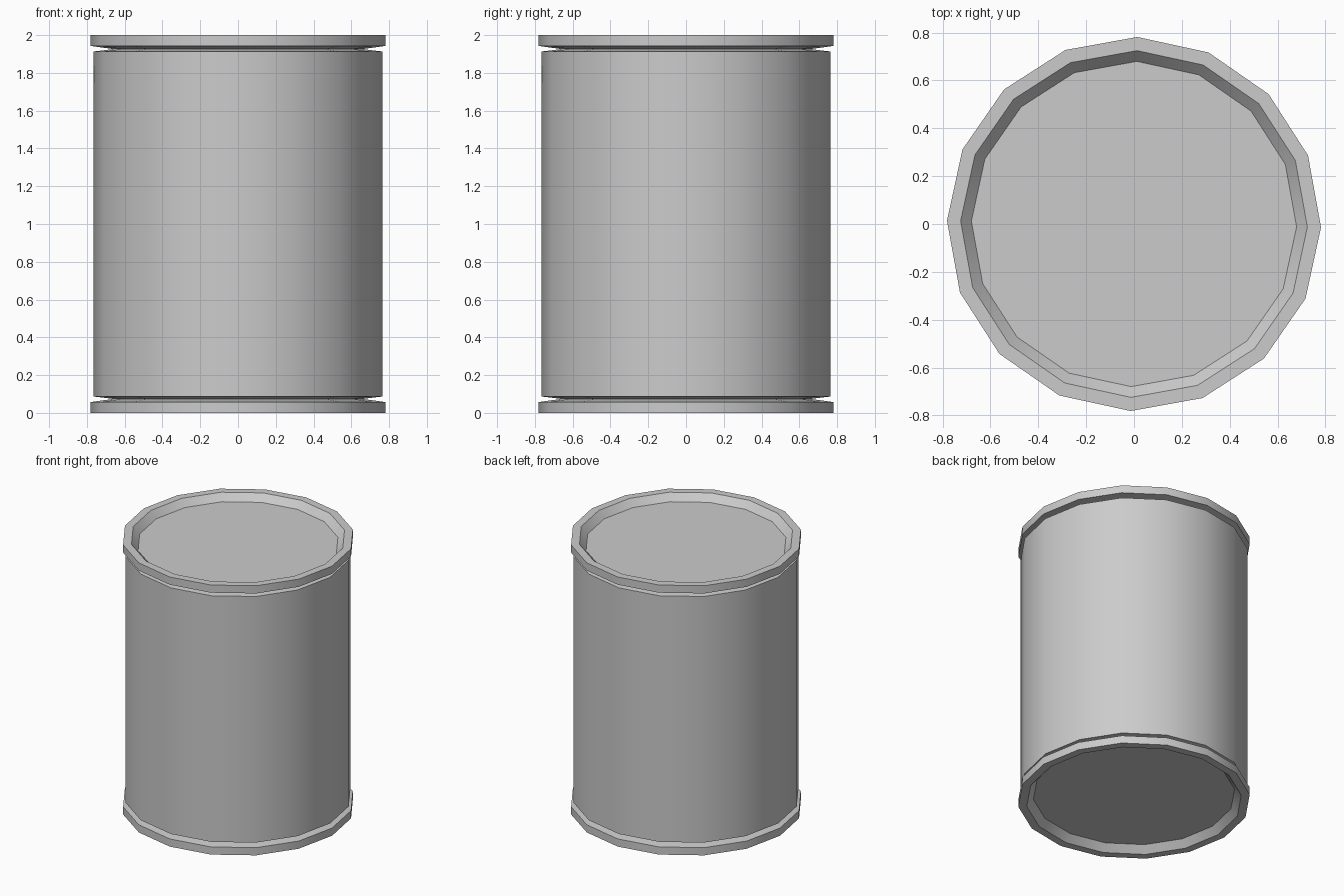
import bpy, bmesh, math

if "Cube" in bpy.data.objects:
    bpy.data.objects.remove(bpy.data.objects["Cube"])

SIDES = 16
TURN = math.radians(-1)

# Half profile (radius, height) from recessed top lid down to the body shoulder
top_half = [
    (0.68, 1.95),   # lid edge
    (0.725, 2.0),   # rim inner lip
    (0.782, 2.0),   # rim outer lip
    (0.782, 1.943), # rim underside
    (0.66, 1.926),  # groove bottom
    (0.766, 1.913), # body shoulder
]
# Mirror the profile about mid height
profile = top_half + [(r, 2.0 - z) for r, z in reversed(top_half)]

# Can: profile revolved into rings, closed by flat lid and base
bm = bmesh.new()
rings = []
for r, z in profile:
    rings.append([bm.verts.new((r * math.cos(TURN + 2 * math.pi * i / SIDES),
                                r * math.sin(TURN + 2 * math.pi * i / SIDES), z))
                  for i in range(SIDES)])
for a, b in zip(rings, rings[1:]):
    for i in range(SIDES):
        j = (i + 1) % SIDES
        bm.faces.new((a[i], b[i], b[j], a[j]))
bm.faces.new(rings[0])
bm.faces.new(reversed(rings[-1]))
bmesh.ops.recalc_face_normals(bm, faces=bm.faces)

mesh = bpy.data.meshes.new("can")
bm.to_mesh(mesh)
bm.free()
can = bpy.data.objects.new("can", mesh)
bpy.context.collection.objects.link(can)

# Smooth round the sides, keep rims and grooves crisp
bpy.context.view_layer.objects.active = can
can.select_set(True)
bpy.ops.object.shade_smooth_by_angle(angle=math.radians(30))
